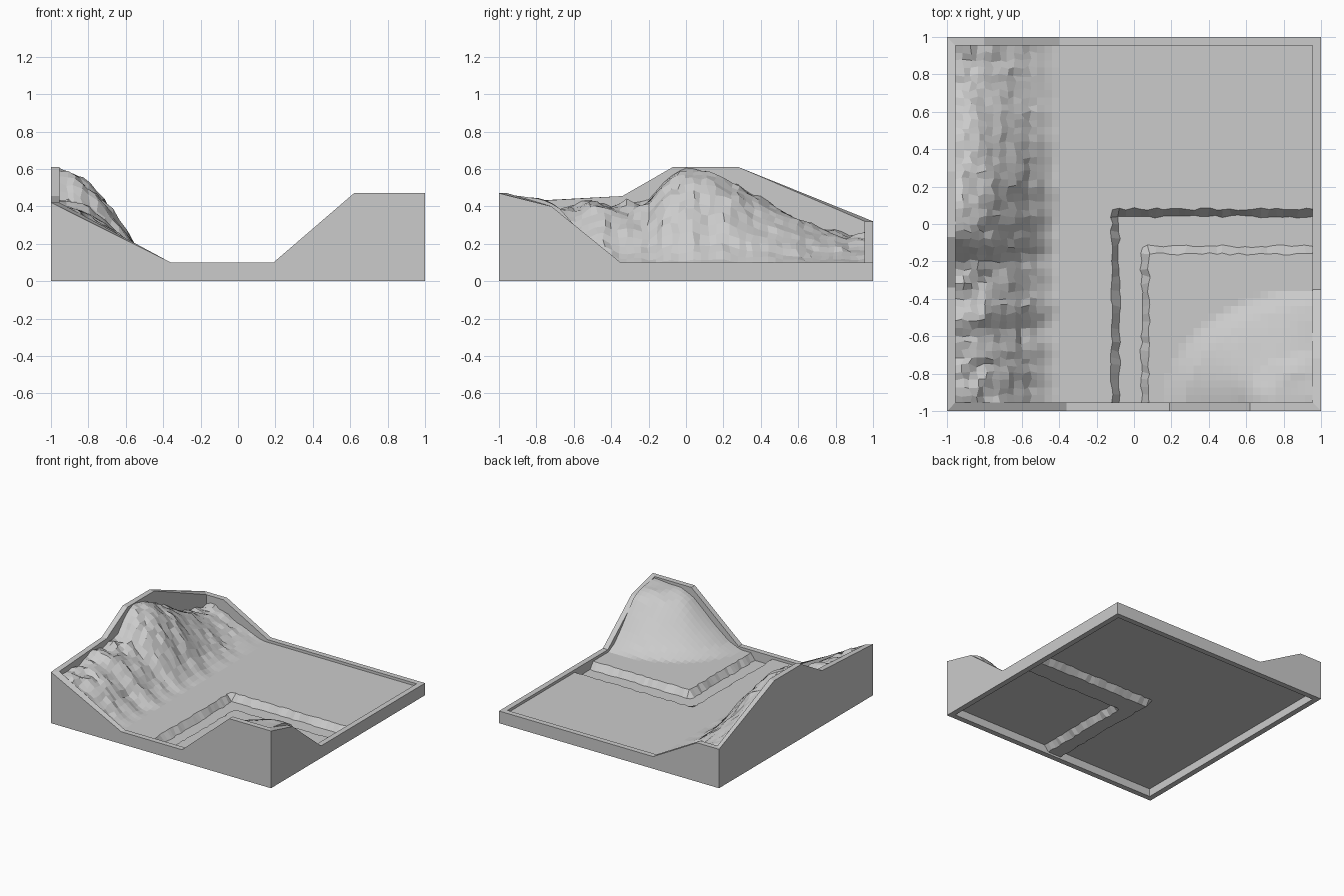
import bpy, bmesh, random
from mathutils import Vector, noise

if "Cube" in bpy.data.objects:
    bpy.data.objects.remove(bpy.data.objects["Cube"])

random.seed(4)
IN = 0.955          # inner edge of the frame
GROUND = 0.078
BASE = 0.065        # flat underside of the terrain
N = 48


def interp(t, pts):
    if t <= pts[0][0]:
        return pts[0][1]
    for (a, va), (b, vb) in zip(pts, pts[1:]):
        if t <= b:
            return va + (vb - va) * (t - a) / (b - a)
    return pts[-1][1]


def finish(bm, name):
    bmesh.ops.recalc_face_normals(bm, faces=bm.faces)
    me = bpy.data.meshes.new(name)
    bm.to_mesh(me)
    bm.free()
    ob = bpy.data.objects.new(name, me)
    bpy.context.collection.objects.link(ob)
    return ob


# Cliff ridge height along y, and its cross-section along x
RIDGE = [(-.95, .39), (-.75, .39), (-.5, .43), (-.3, .42), (-.2, .44), (-.1, .55),
         (0, .595), (.12, .6), (.2, .57), (.3, .5), (.4, .44), (.5, .38), (.6, .35),
         (.72, .29), (.95, .25)]
SLOPE = [(-.95, 1), (-.88, .99), (-.82, .91), (-.75, .77), (-.65, .52), (-.56, .25),
         (-.5, .09), (-.43, 0)]
# Round hill height over distance from the front right corner
DOME = [(0, 1), (.3, .97), (.45, .86), (.6, .6), (.75, .33), (.88, .12), (1.02, 0)]


def terrain(x, y):
    """Return top point of the terrain at x, y."""
    z = GROUND
    jitter = 0
    # cliff on the left, with gullies
    if x < -.43:
        gully = noise.noise(Vector((x * 2, y * 8, 3))) * .05
        p = interp(x + gully * (1 if x > -.9 else 0), SLOPE)
        z += (interp(y, RIDGE) - GROUND) * p
        if p > .2:
            z += noise.noise(Vector((x * 11, y * 11, 7))) * .045 * p - .01
            jitter = .011
    # smooth hill in the right front corner
    d = (((x - .95) / .76) ** 2 + ((y + .95) / .58) ** 2) ** .5
    p = interp(d, DOME)
    z += .375 * p + noise.noise(Vector((x * 6, y * 6, 1))) * .015 * p
    # L-shaped river bed
    e = abs(min(x + .025, -.04 - y))
    if e < .125:
        jitter = .008
        if e < .09:
            z -= .053
    if max(abs(x), abs(y)) > IN - .01:
        jitter = 0
    return Vector((x + random.uniform(-jitter, jitter),
                   y + random.uniform(-jitter, jitter), z))


# Terrain block: upper surface, underside, closed edges
bm = bmesh.new()
top, bot = [], []
for j in range(N + 1):
    for i in range(N + 1):
        v = terrain(-IN + 2 * IN * i / N, -IN + 2 * IN * j / N)
        top.append(bm.verts.new(v))
        bot.append(bm.verts.new((v.x, v.y, min(BASE, v.z - .008))))
W = N + 1
for j in range(N):
    for i in range(N):
        q = [j * W + i, j * W + i + 1, (j + 1) * W + i + 1, (j + 1) * W + i]
        bm.faces.new([top[k] for k in q])
        bm.faces.new([bot[k] for k in reversed(q)])
for k in range(N):
    for a, b in ((k, k + 1), (N * W + k, N * W + k + 1),
                 (k * W, (k + 1) * W), (k * W + N, (k + 1) * W + N)):
        bm.faces.new((top[a], top[b], bot[b], bot[a]))
finish(bm, "terrain")

# Frame: mitred wall ring whose top edge follows the hills
RIM = [(-1, -1, .42), (-.36, -1, .10), (.19, -1, .10), (.62, -1, .47), (1, -1, .47),
       (1, -.72, .40), (1, -.35, .10), (1, 1, .10), (-.4, 1, .10), (-.8, 1, .32),
       (-1, 1, .32), (-1, .28, .61), (-1, -.07, .61), (-1, -.34, .455)]
bm = bmesh.new()


def clamp(t):
    return max(-IN, min(IN, t))


rings = []
for x, y, z in RIM:
    rings.append([bm.verts.new(c) for c in (
        (x, y, 0), (x, y, z), (clamp(x), clamp(y), z), (clamp(x), clamp(y), 0))])
for a, b in zip(rings, rings[1:] + rings[:1]):
    for k in range(4):
        m = (k + 1) % 4
        bm.faces.new((a[k], b[k], b[m], a[m]))
finish(bm, "frame")
